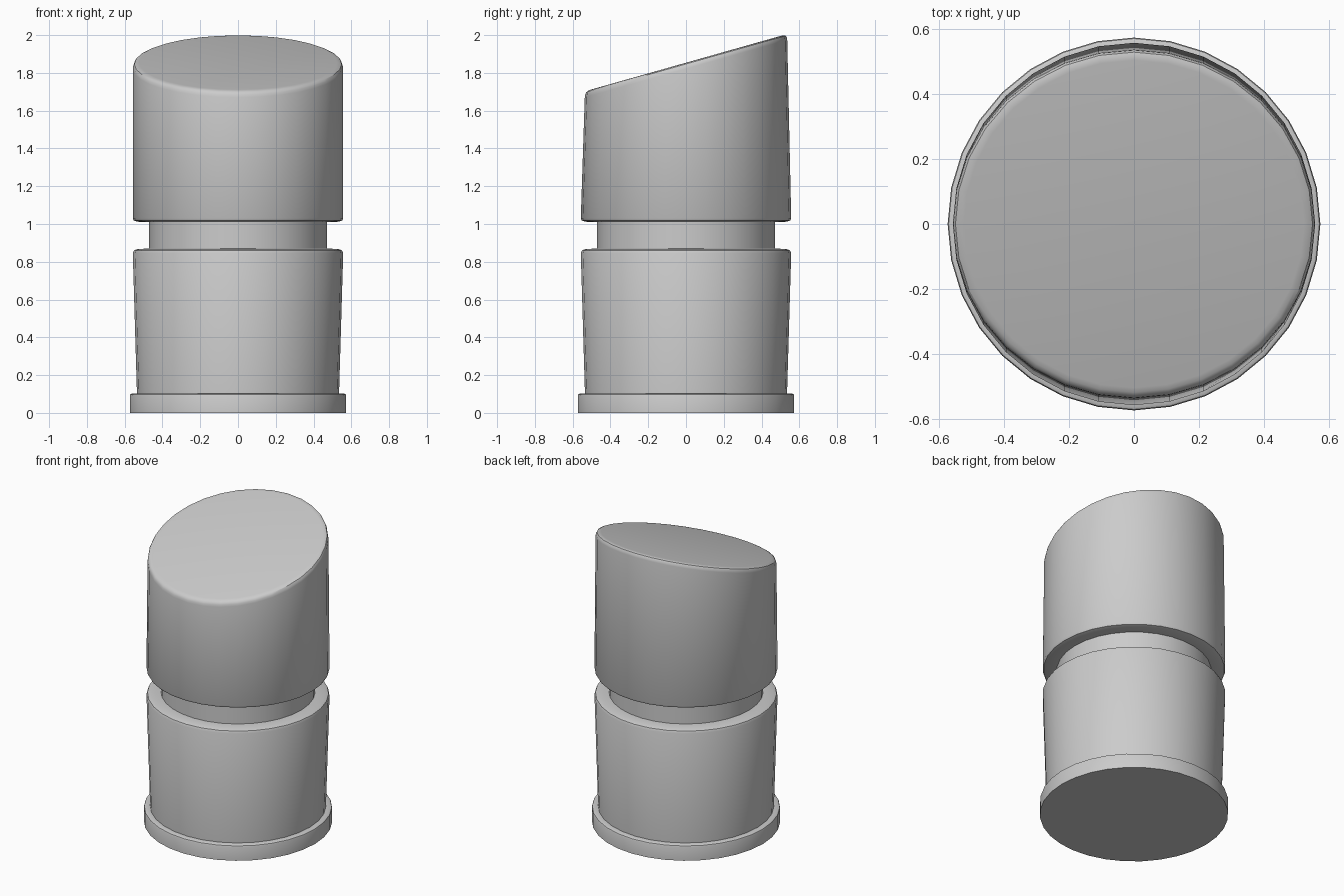
import bpy, bmesh
from math import sin, cos, tau, radians

if "Cube" in bpy.data.objects:
    bpy.data.objects.remove(bpy.data.objects["Cube"])

SIDES = 32
TILT = radians(15.8)


def turned(name, profile, angle=32):
    """Loft closed rings of (radius, height, tilt about x) into a capped solid."""
    bm = bmesh.new()
    rings = []
    for r, z, t in profile:
        rings.append([bm.verts.new((r * cos(tau * i / SIDES),
                                    r * sin(tau * i / SIDES) * cos(t),
                                    z + r * sin(tau * i / SIDES) * sin(t)))
                      for i in range(SIDES)])
    for a, b in zip(rings, rings[1:]):
        for i in range(SIDES):
            j = (i + 1) % SIDES
            bm.faces.new((a[i], a[j], b[j], b[i]))
    bm.faces.new(rings[0][::-1])
    bm.faces.new(rings[-1])
    mesh = bpy.data.meshes.new(name)
    bm.to_mesh(mesh)
    bm.free()
    ob = bpy.data.objects.new(name, mesh)
    bpy.context.collection.objects.link(ob)
    bpy.ops.object.select_all(action='DESELECT')
    ob.select_set(True)
    bpy.context.view_layer.objects.active = ob
    bpy.ops.object.shade_smooth_by_angle(angle=radians(angle))
    return ob


def level(*points):
    return [(r, z, 0) for r, z in points]


# Foot, tapered body and recessed neck in one turned piece
turned("base_body", level(
    (0.573, 0), (0.573, 0.09), (0.57, 0.098), (0.562, 0.102), (0.535, 0.102),
    (0.557, 0.845), (0.551, 0.86), (0.53, 0.868), (0.47, 0.87), (0.47, 1.01)))

# Upper cap with a slanted top, high at the back
turned("slanted_cap", level(
    (0.47, 1.01), (0.53, 1.012), (0.551, 1.018), (0.557, 1.03)) + [
    (0.557, 1.822, TILT), (0.555, 1.836, TILT), (0.549, 1.847, TILT),
    (0.538, 1.852, TILT), (0.523, 1.854, TILT)])
